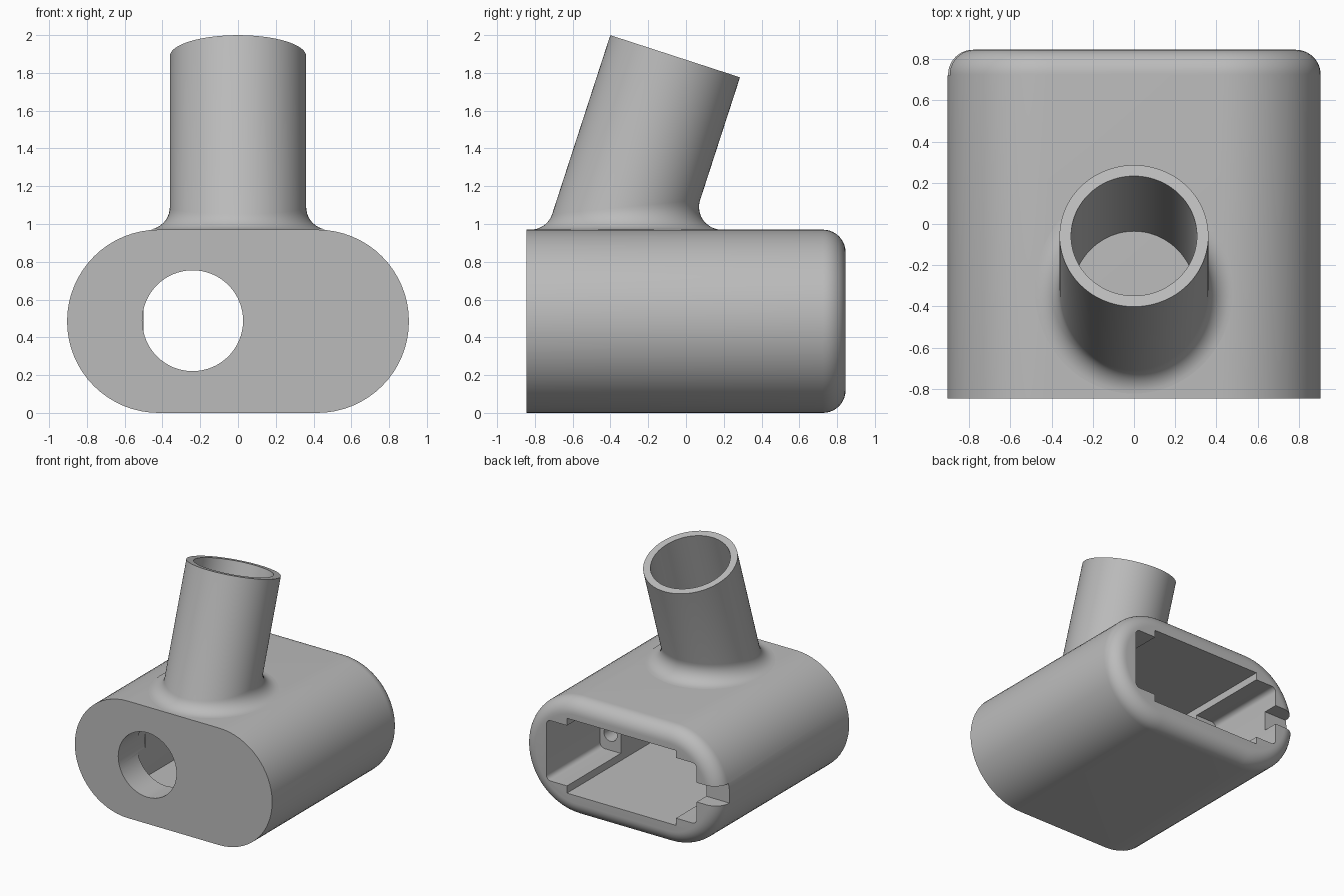
import bpy, bmesh
from math import cos, sin, pi, radians
from mathutils import Vector, Matrix

cube = bpy.data.objects.get("Cube")
if cube:
    bpy.data.objects.remove(cube, do_unlink=True)

grey = bpy.data.materials.new("plain grey")
grey.use_nodes = True
grey.diffuse_color = (0.5, 0.5, 0.5, 1)
bsdf = next(n for n in grey.node_tree.nodes if n.type == 'BSDF_PRINCIPLED')
bsdf.inputs["Base Color"].default_value = grey.diffuse_color

TOP, HALF = 0.97, 0.845           # body height and half depth
R = TOP / 2


def add_object(name, bm):
    bmesh.ops.recalc_face_normals(bm, faces=bm.faces)
    mesh = bpy.data.meshes.new(name)
    bm.to_mesh(mesh)
    bm.free()
    mesh.materials.append(grey)
    ob = bpy.data.objects.new(name, mesh)
    bpy.context.collection.objects.link(ob)
    return ob


def loft(bm, rings):
    loops = [[bm.verts.new(p) for p in ring] for ring in rings]
    for a, b in zip(loops, loops[1:]):
        for i in range(len(a)):
            j = (i + 1) % len(a)
            bm.faces.new((a[i], a[j], b[j], b[i]))
    return loops


def activate(ob):
    bpy.ops.object.select_all(action='DESELECT')
    ob.select_set(True)
    bpy.context.view_layer.objects.active = ob


def box(x0, x1, y0, y1, z0, z1, round_edges=0):
    bm = bmesh.new()
    size = Matrix.Diagonal((x1 - x0, y1 - y0, z1 - z0, 1))
    mid = Matrix.Translation(((x0 + x1) / 2, (y0 + y1) / 2, (z0 + z1) / 2))
    bmesh.ops.create_cube(bm, size=1, matrix=mid @ size)
    if round_edges:
        along = [e for e in bm.edges
                 if abs(e.verts[0].co.y - e.verts[1].co.y) > 0.01]
        bmesh.ops.bevel(bm, geom=along, offset=round_edges, segments=5,
                        profile=0.5, affect='EDGES')
    return add_object("cutter", bm)


def rod(x, z, radius, y0, y1, sides):
    bm = bmesh.new()
    place = Matrix.Translation((x, (y0 + y1) / 2, z)) @ Matrix.Rotation(pi / 2, 4, 'X')
    bmesh.ops.create_cone(bm, cap_ends=True, segments=sides, radius1=radius,
                          radius2=radius, depth=y1 - y0, matrix=place)
    return add_object("cutter", bm)


def cut(ob, cutter):
    cutter.hide_render = True
    mod = ob.modifiers.new("cut", 'BOOLEAN')
    mod.operation, mod.solver, mod.object = 'DIFFERENCE', 'EXACT', cutter
    activate(ob)
    bpy.ops.object.modifier_apply(modifier=mod.name)
    bpy.data.objects.remove(cutter, do_unlink=True)


# Body: oblong section lofted front to back, with a rounded back rim
def oblong(y, r, n=32):
    pts = []
    for side in (1, -1):
        for i in range(n + 1):
            a = side * pi / 2 - pi * i / n
            pts.append((side * 0.42 + r * cos(a), y, R + r * sin(a)))
    return pts


FILLET = 0.12
rings = [oblong(-HALF, R)]
for i in range(11):
    a = pi / 2 * i / 10
    rings.append(oblong(HALF - FILLET + FILLET * sin(a), R - FILLET + FILLET * cos(a)))
bm = bmesh.new()
loops = loft(bm, rings)
bm.faces.new(loops[0])
bm.faces.new(loops[-1])
body = add_object("body_shell", bm)

# Cavity, side rail slots, front port, screw holes and the rim notch
cut(body, box(-0.5, 0.5, -0.6, 1, 0.185, 0.805))
cut(body, box(-0.69, 0.69, 0.14, 1.1, 0.245, 0.745, 0.04))
cut(body, rod(-0.24, 0.488, 0.267, -1, -0.5, 64))
for side in (1, -1):
    cut(body, rod(side * 0.595, 0.38, 0.06, -0.1, 0.3, 24))
cut(body, box(-1, -0.6, 0.72, 1.2, 0.43, 0.59))

# Tilted tube: blended foot, outer wall, rim and bore down to the body
TILT, OUTER, INNER, BLEND, N = radians(18), 0.361, 0.305, 0.12, 96
X = Vector((1, 0, 0))
U = Vector((0, cos(TILT), -sin(TILT)))
W = Vector((0, sin(TILT), cos(TILT)))
tip = Vector((0, -0.0575, 1.888))
down = Vector((0, 0, -1))
normals = [X * cos(2 * pi * i / N) + U * sin(2 * pi * i / N) for i in range(N)]


def on_level(p, z):
    return p + W * ((z - p.z) / W.z)


rings = []
for k in range(11):
    ring = []
    for n in normals:
        centre = on_level(tip + n * (OUTER + BLEND), TOP + BLEND)
        ring.append(centre + down.slerp(-n, k / 10) * BLEND)
    rings.append(ring)
rings.append([tip + n * OUTER for n in normals])
rings.append([tip + n * INNER for n in normals])
rings.append([on_level(tip + n * INNER, TOP) for n in normals])
bm = bmesh.new()
loops = loft(bm, rings)
# Underside ring closes the wall where it sits on the body
for i in range(N):
    j = (i + 1) % N
    bm.faces.new((loops[-1][i], loops[-1][j], loops[0][j], loops[0][i]))
tube = add_object("tilted_tube", bm)

for ob in (body, tube):
    activate(ob)
    bpy.ops.object.shade_smooth_by_angle(angle=radians(30))
